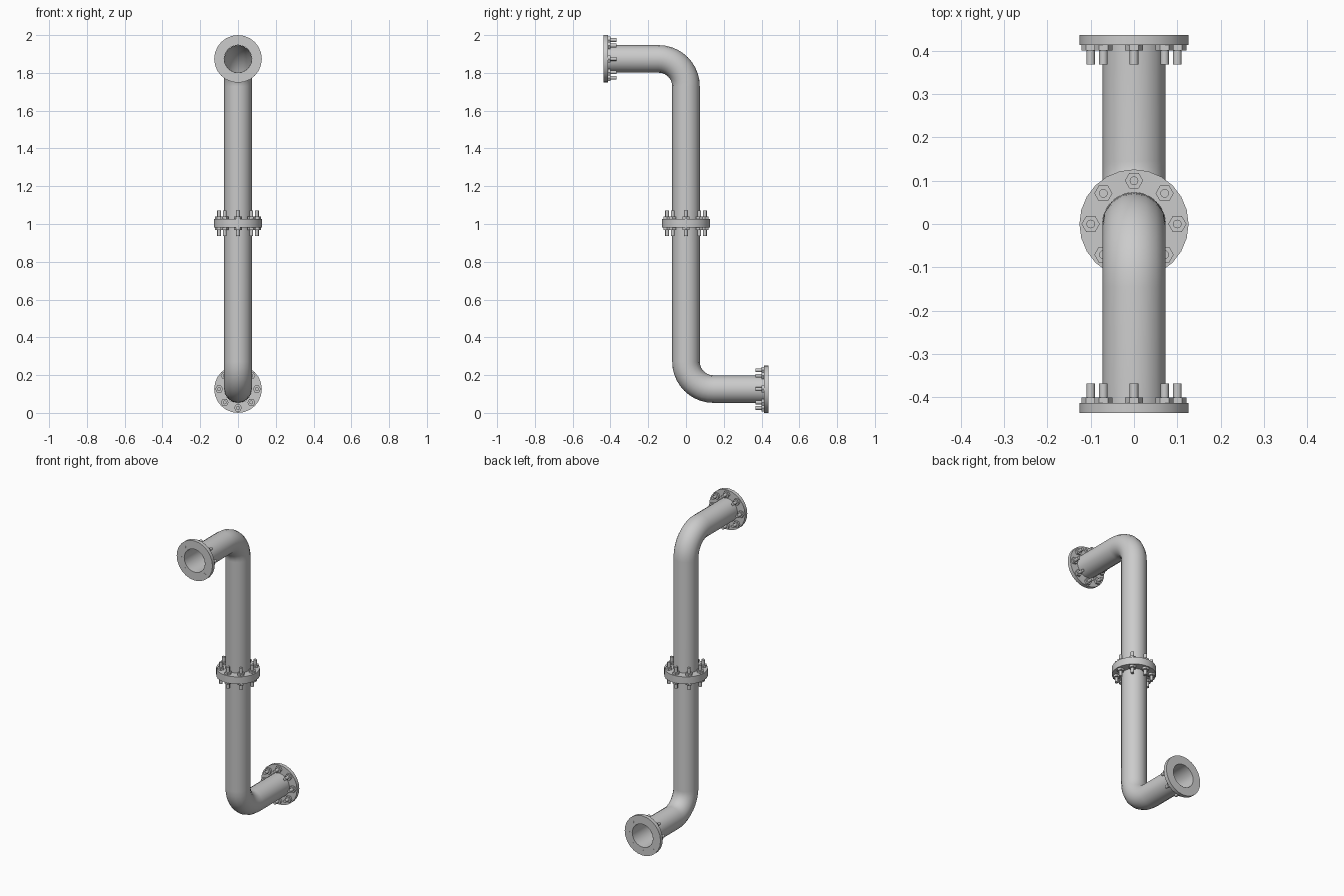
import bpy, bmesh, math
from mathutils import Vector, Matrix

if "Cube" in bpy.data.objects:
    bpy.data.objects.remove(bpy.data.objects["Cube"])

steel = bpy.data.materials.new("grey_steel")
steel.use_nodes = True
colour = (0.6, 0.6, 0.6, 1)
steel.diffuse_color = colour
steel.node_tree.nodes["Principled BSDF"].inputs["Base Color"].default_value = colour

PIPE_R, FLANGE_R, BOLT_RING = 0.073, 0.126, 0.1
THICK, NUT_TOP, BOLT_TOP = 0.023, 0.036, 0.068
END_Y, LOW_Z, TOP_Z, BEND = 0.436, 0.126, 1.874, 0.145
MID_Z = 1.004


def finish(name, bm, matrix=Matrix()):
    bmesh.ops.recalc_face_normals(bm, faces=bm.faces)
    mesh = bpy.data.meshes.new(name)
    bm.to_mesh(mesh)
    bm.free()
    mesh.transform(matrix)
    mesh.materials.append(steel)
    obj = bpy.data.objects.new(name, mesh)
    bpy.context.collection.objects.link(obj)
    bpy.ops.object.select_all(action="DESELECT")
    obj.select_set(True)
    bpy.context.view_layer.objects.active = obj
    bpy.ops.object.shade_smooth_by_angle(angle=math.radians(35))
    return obj


def loft(bm, rings, closed=False):
    """Skin a list of vertex rings with quads."""
    pairs = list(zip(rings, rings[1:]))
    if closed:
        pairs.append((rings[-1], rings[0]))
    for a, b in pairs:
        for i in range(len(a)):
            j = (i + 1) % len(a)
            bm.faces.new((a[i], a[j], b[j], b[i]))


def circle(bm, radius, z, sides):
    angles = [math.tau * i / sides for i in range(sides)]
    return [bm.verts.new((radius * math.cos(a), radius * math.sin(a), z)) for a in angles]


def cylinder(bm, radius, z0, z1, sides, x, y):
    bmesh.ops.create_cone(bm, cap_ends=True, segments=sides, radius1=radius, radius2=radius,
                          depth=z1 - z0, matrix=Matrix.Translation((x, y, (z0 + z1) / 2))
                          @ Matrix.Rotation(math.pi / 2, 4, "Z"))


def flange(name, matrix):
    """Ring with eight studs and nuts; its mating face is at local z = 0."""
    bm = bmesh.new()
    profile = [(PIPE_R, 0), (FLANGE_R, 0), (FLANGE_R, THICK), (PIPE_R, THICK)]
    loft(bm, [circle(bm, r, z, 24) for r, z in profile], closed=True)
    finish(name + "_flange", bm, matrix)

    nuts, bolts = bmesh.new(), bmesh.new()
    for i in range(8):
        a = math.tau * i / 8
        x, y = BOLT_RING * math.cos(a), BOLT_RING * math.sin(a)
        cylinder(nuts, 0.021, THICK, NUT_TOP, 6, x, y)
        cylinder(bolts, 0.01, -0.0005, BOLT_TOP, 12, x, y)
    finish(name + "_nuts", nuts, matrix)
    finish(name + "_bolts", bolts, matrix)


# Pipe centre line: back inlet, lower bend, riser, upper bend, front outlet
STEPS = 10
path = [(END_Y, LOW_Z, 0)]
for i in range(STEPS + 1):
    a = math.pi / 2 * i / STEPS
    path.append((BEND - BEND * math.sin(a), LOW_Z + BEND - BEND * math.cos(a), a))
for i in range(STEPS + 1):
    a = math.pi / 2 * (1 - i / STEPS)
    path.append((-BEND + BEND * math.sin(a), TOP_Z - BEND + BEND * math.cos(a), a))
path.append((-END_Y, TOP_Z, 0))

bm = bmesh.new()
SIDES = 16
rings = []
for y, z, a in path:
    across = Vector((0, math.sin(a), math.cos(a)))
    ring = []
    for k in range(SIDES):
        t = math.tau * k / SIDES
        offset = Vector((1, 0, 0)) * math.cos(t) + across * math.sin(t)
        ring.append(bm.verts.new(Vector((0, y, z)) + offset * PIPE_R))
    rings.append(ring)
loft(bm, rings)
finish("pipe", bm)

# Flanges at both ends and back to back on the riser
quarter = math.pi / 2
flange("front", Matrix.Translation((0, -END_Y, TOP_Z)) @ Matrix.Rotation(-quarter, 4, "X"))
flange("back", Matrix.Translation((0, END_Y, LOW_Z)) @ Matrix.Rotation(quarter, 4, "X"))
flange("riser_upper", Matrix.Translation((0, 0, MID_Z)))
flange("riser_lower", Matrix.Translation((0, 0, MID_Z)) @ Matrix.Rotation(math.pi, 4, "X"))
